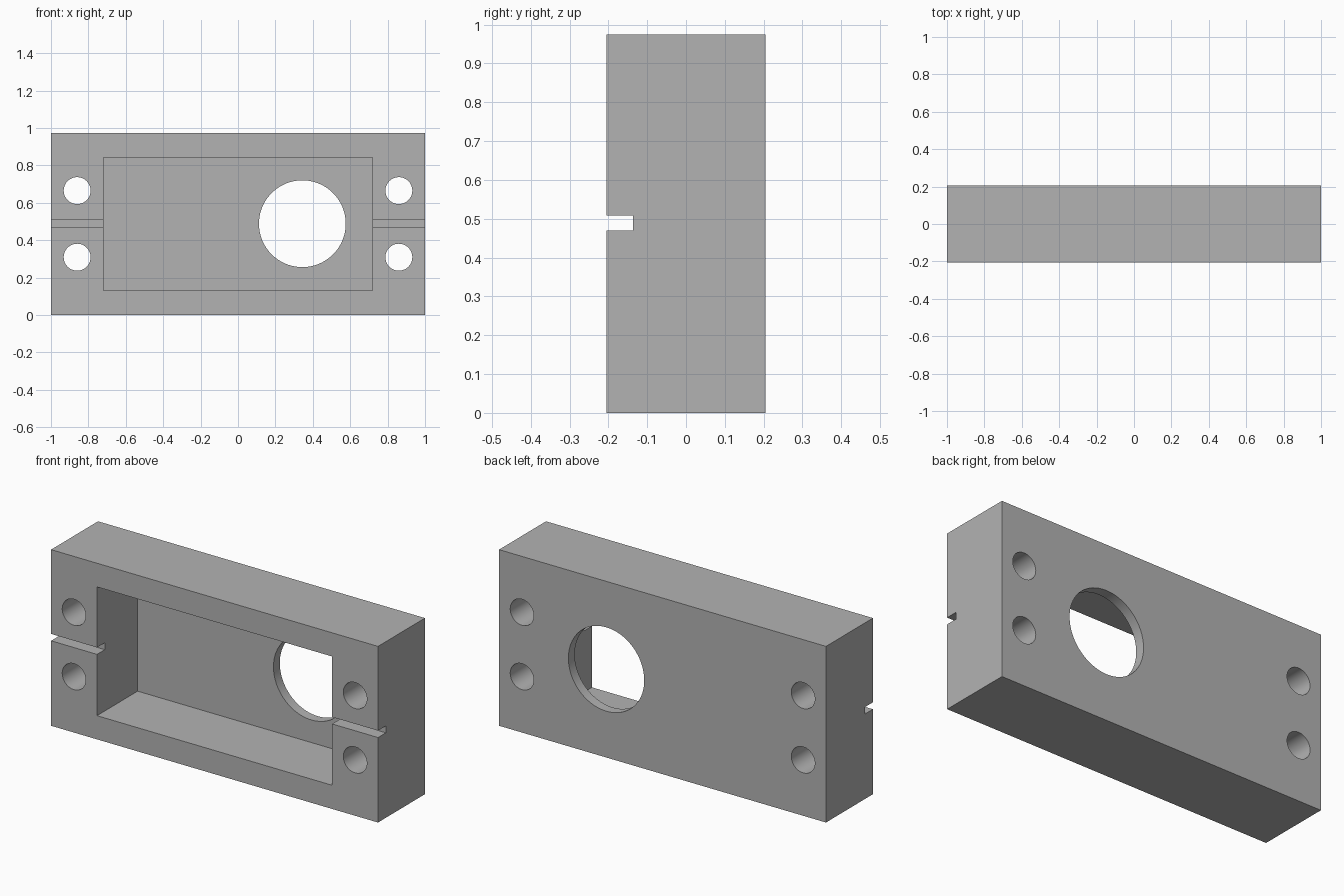
import bpy
import math

W, D, H = 2.0, 0.41, 0.974
MID = H / 2

if "Cube" in bpy.data.objects:
    bpy.data.objects.remove(bpy.data.objects["Cube"], do_unlink=True)

grey = bpy.data.materials.new("plain grey")
grey.use_nodes = True
colour = (0.45, 0.45, 0.45, 1)
grey.diffuse_color = colour
grey.node_tree.nodes["Principled BSDF"].inputs["Base Color"].default_value = colour


def box(name, centre, size):
    bpy.ops.mesh.primitive_cube_add(size=1, location=centre)
    ob = bpy.context.object
    ob.name = name
    ob.scale = size
    bpy.ops.object.transform_apply(location=True, rotation=False, scale=True)
    ob.data.materials.append(grey)
    return ob


def bore(name, x, z, radius, sides):
    bpy.ops.mesh.primitive_cylinder_add(
        vertices=sides, radius=radius, depth=1,
        location=(x, 0, z), rotation=(math.pi / 2, 0, 0))
    ob = bpy.context.object
    ob.name = name
    ob.data.materials.append(grey)
    return ob


# Solid block
housing = box("mounting_housing", (0, 0, MID), (W, D, H))

# Front pocket that leaves a thin back wall, and the slot across both ends
floor_y = 0.15
cutters = [
    box("pocket_cutter", (0, floor_y - 0.5, MID), (1.438, 1, 0.712)),
    box("slot_cutter", (0, -0.137 - 0.25, MID + 0.002), (W + 0.2, 0.5, 0.038)),
    bore("shaft_hole_cutter", 0.344, MID + 0.001, 0.232, 96),
]

# Four screw holes, mirrored about the centre
for sx in (-1, 1):
    for sz in (-1, 1):
        cutters.append(bore("screw_hole_cutter", sx * 0.86, MID + sz * 0.178, 0.072, 48))

for cutter in cutters:
    cutter.hide_render = True
    mod = housing.modifiers.new(cutter.name, "BOOLEAN")
    mod.operation = "DIFFERENCE"
    mod.solver = "EXACT"
    mod.object = cutter

# Bake the cuts, then discard the cutters
bpy.ops.object.select_all(action="DESELECT")
housing.select_set(True)
bpy.context.view_layer.objects.active = housing
for mod in list(housing.modifiers):
    bpy.ops.object.modifier_apply(modifier=mod.name)
for cutter in cutters:
    bpy.data.objects.remove(cutter, do_unlink=True)

# Smooth bores with crisp edges
bpy.ops.object.shade_smooth_by_angle(angle=math.radians(30))
